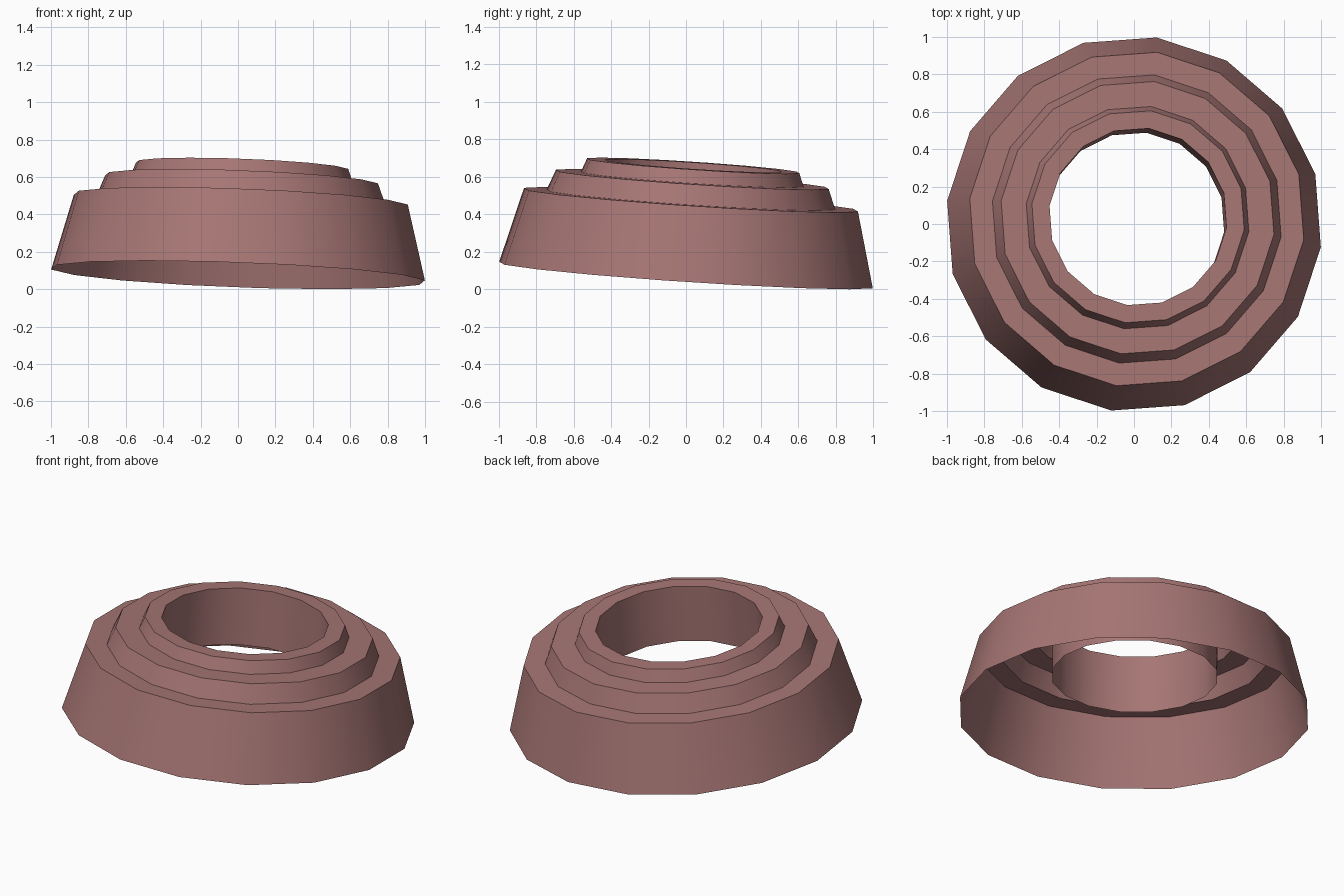
import bpy, bmesh, math
from mathutils import Vector, Matrix

if "Cube" in bpy.data.objects:
    bpy.data.objects.remove(bpy.data.objects["Cube"])

SIDES = 16
START = math.radians(-7)

# Shell profile (radius, height): outer skirt, three steps, inner sleeve
PROFILE = [(1.007, 0.0), (0.90, 0.403), (0.778, 0.403), (0.735, 0.512),
           (0.60, 0.512), (0.572, 0.585), (0.477, 0.585), (0.477, 0.235)]

# Lathe the open shell
bm = bmesh.new()
rings = []
for r, h in PROFILE:
    rings.append([bm.verts.new((r * math.cos(START + i * math.tau / SIDES),
                                r * math.sin(START + i * math.tau / SIDES), h))
                  for i in range(SIDES)])
for low, high in zip(rings, rings[1:]):
    for i in range(SIDES):
        j = (i + 1) % SIDES
        bm.faces.new((low[i], low[j], high[j], high[i]))

# Lean the whole ring slightly and rest it on the ground
normal = Vector((0.037, 0.0665, 1.0)).normalized()
lean = Vector((0, 0, 1)).rotation_difference(normal).to_matrix().to_4x4()
bm.transform(lean)
bm.transform(Matrix.Translation((0, 0, -min(v.co.z for v in bm.verts))))

mesh = bpy.data.meshes.new("stepped_ring")
bm.to_mesh(mesh)
bm.free()
ring = bpy.data.objects.new("stepped_ring", mesh)
bpy.context.collection.objects.link(ring)

# Dusty rose material
mat = bpy.data.materials.new("dusty_rose")
mat.diffuse_color = (0.38, 0.18, 0.175, 1)
mat.use_nodes = True
mat.node_tree.nodes["Principled BSDF"].inputs["Base Color"].default_value = mat.diffuse_color
mesh.materials.append(mat)

# Smooth round the sides, sharp at the steps
bpy.context.view_layer.objects.active = ring
ring.select_set(True)
bpy.ops.object.shade_smooth_by_angle(angle=math.radians(30))
